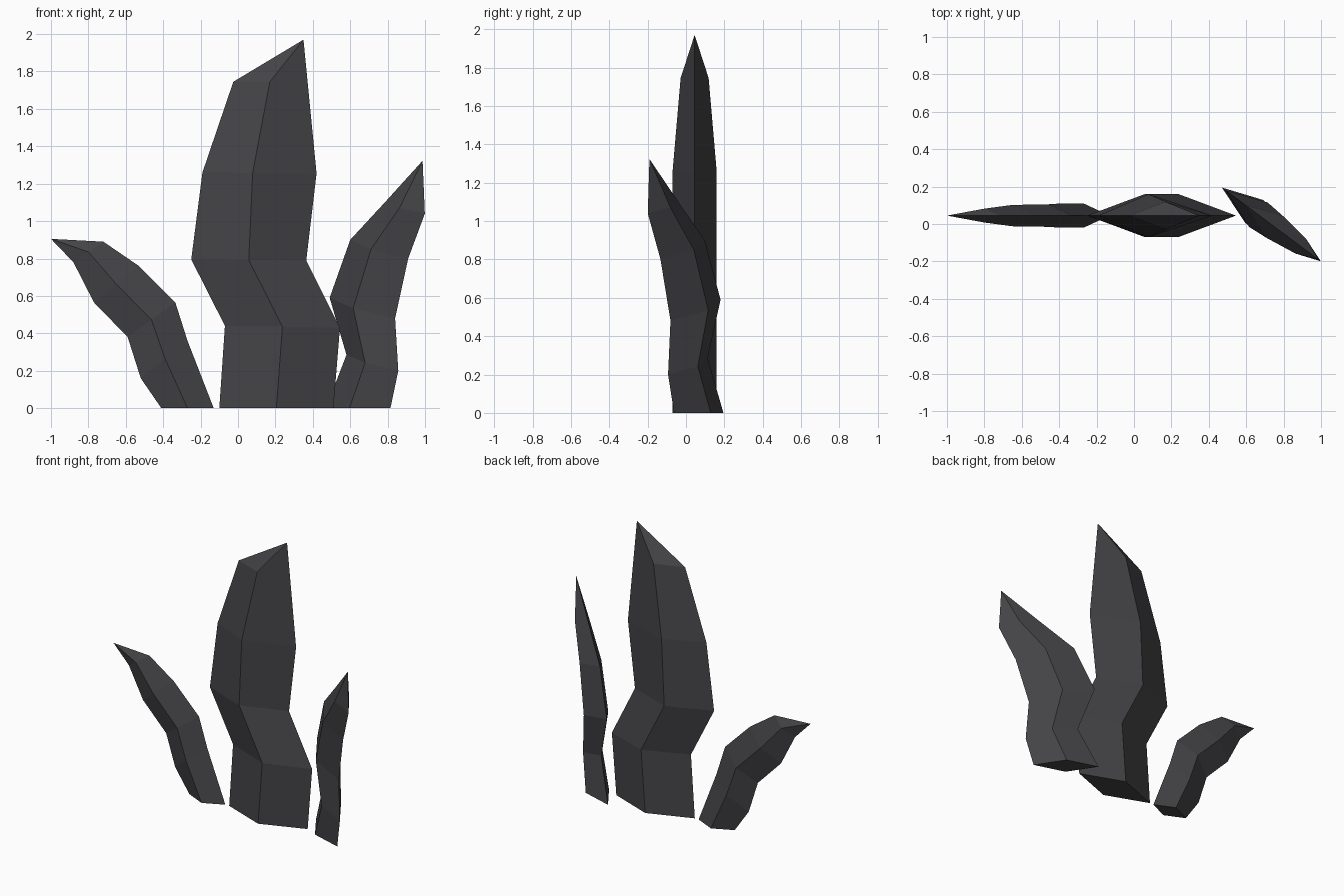
import bpy, bmesh

if "Cube" in bpy.data.objects:
    bpy.data.objects.remove(bpy.data.objects["Cube"])

stone = bpy.data.materials.new("dark grey stone")
stone.diffuse_color = (0.058, 0.056, 0.062, 1)
stone.use_nodes = True
stone.node_tree.nodes["Principled BSDF"].inputs["Base Color"].default_value = stone.diffuse_color


def blade(name, rings, tip, plane, normal):
    """Stack diamond rings (left x, z, right x, z, ridge position, half depth) up to a tip.
    plane(x) gives the y of the blade's middle plane, normal points to the front ridge."""
    bm = bmesh.new()
    top = bm.verts.new((tip[0], plane(tip[0]), tip[1]))
    loops = []
    for lx, lz, rx, rz, t, h in rings:
        mx, mz = lx + (rx - lx) * t, lz + (rz - lz) * t
        left = bm.verts.new((lx, plane(lx), lz))
        right = top if (rx, rz) == tip else bm.verts.new((rx, plane(rx), rz))
        if right is top:                      # ridge stays level below a one-sided tip
            mz = lz
        front, back = [bm.verts.new((mx + s * h * normal[0], plane(mx) + s * h * normal[1], mz))
                       for s in (1, -1)]
        loops.append((left, front, right, back))
    # side faces between rings
    for a, b in zip(loops, loops[1:]):
        for i in range(4):
            j = (i + 1) % 4
            bm.faces.new((a[i], a[j], b[j], b[i]))
    # point and base
    last = loops[-1]
    for i in range(4):
        j = (i + 1) % 4
        if top not in (last[i], last[j]):
            bm.faces.new((last[i], last[j], top))
    bm.faces.new(loops[0][::-1])
    bmesh.ops.recalc_face_normals(bm, faces=bm.faces)
    mesh = bpy.data.meshes.new(name)
    bm.to_mesh(mesh)
    bm.free()
    mesh.materials.append(stone)
    bpy.context.collection.objects.link(bpy.data.objects.new(name, mesh))


def flat(x):
    return 0.045


def turned(x):
    return 0.18 - 0.745 * (x - 0.49)


# tall middle blade
blade("middle_blade", [
    (-0.10, 0, 0.51, 0, 0.5, 0.115),
    (-0.07, 0.44, 0.545, 0.43, 0.5, 0.115),
    (-0.25, 0.795, 0.365, 0.79, 0.5, 0.115),
    (-0.19, 1.26, 0.42, 1.255, 0.44, 0.115),
    (-0.025, 1.745, 0.35, 1.97, 0.52, 0.073),
], (0.35, 1.97), flat, (0, -1))

# low blade leaning left
blade("left_blade", [
    (-0.41, 0, -0.13, 0, 0.5, 0.065),
    (-0.52, 0.16, -0.27, 0.36, 0.52, 0.065),
    (-0.59, 0.38, -0.335, 0.565, 0.5, 0.06),
    (-0.77, 0.565, -0.53, 0.76, 0.5, 0.057),
    (-0.88, 0.78, -0.72, 0.89, 0.5, 0.037),
], (-1.0, 0.905), flat, (0, -1))

# right blade, turned about the vertical
blade("right_blade", [
    (0.47, 0, 0.815, 0, 0.5, 0.078),
    (0.58, 0.285, 0.857, 0.20, 0.5, 0.065),
    (0.49, 0.59, 0.84, 0.48, 0.5, 0.082),
    (0.60, 0.90, 0.91, 0.80, 0.5, 0.073),
    (0.785, 1.10, 0.999, 1.04, 0.5, 0.048),
], (0.987, 1.323), turned, (-0.6, -0.8))
